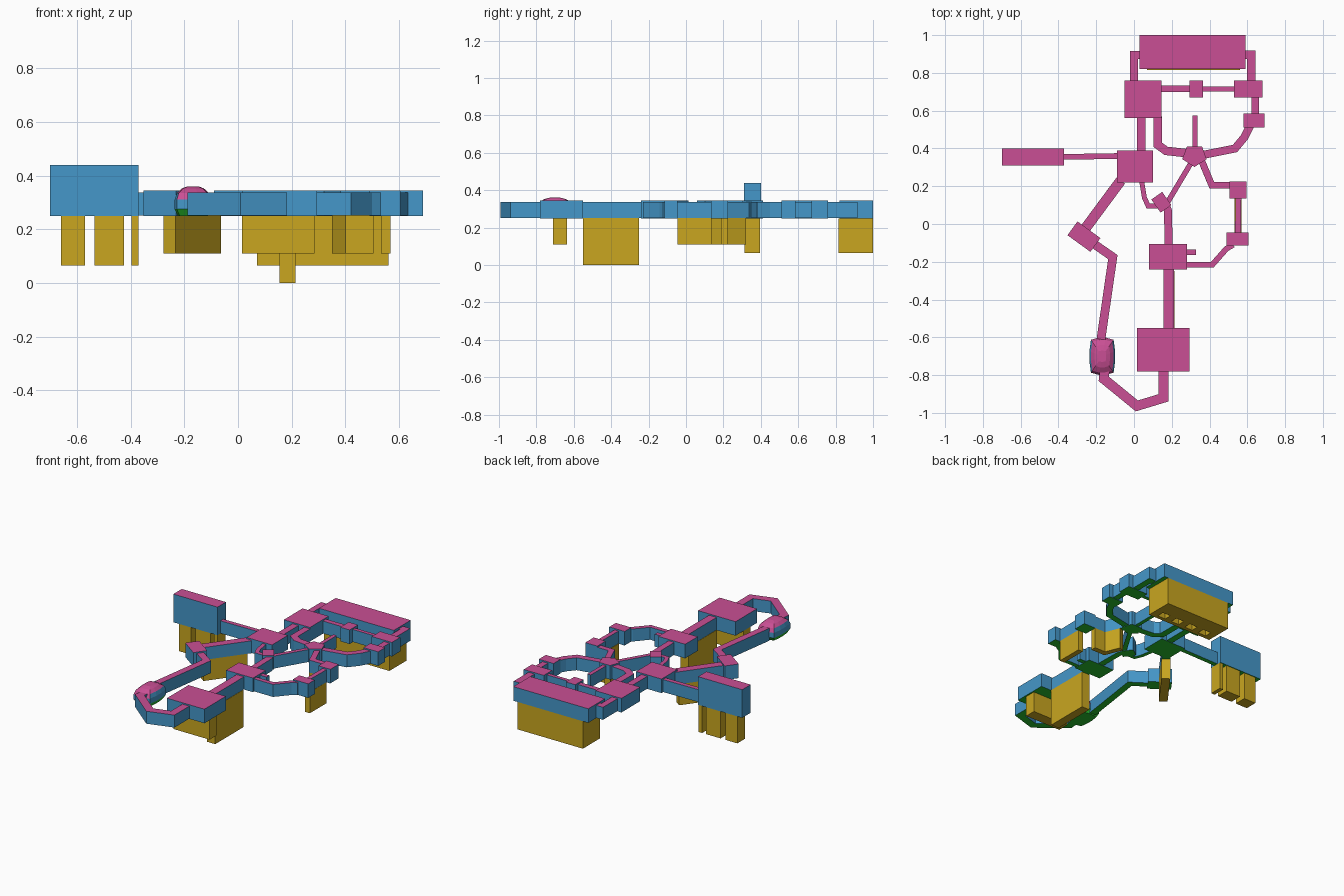
import bpy
import bmesh
from math import cos, sin, pi, radians
from mathutils import Vector

default = bpy.data.objects.get("Cube")
if default:
    bpy.data.objects.remove(default, do_unlink=True)

FLOOR, ROOF, ROOM_ROOF, LOW = 0.252, 0.336, 0.345, 0.11


def linear(channel):
    return (channel / 255) ** 2.2


def material(name, *rgb):
    colour = [linear(c) for c in rgb] + [1]
    mat = bpy.data.materials.new(name)
    mat.use_nodes = True
    mat.diffuse_color = colour
    mat.node_tree.nodes["Principled BSDF"].inputs["Base Color"].default_value = colour
    return mat


SHELL = [material("pink_top", 200, 80, 147),
         material("blue_side", 71, 150, 200),
         material("green_underside", 45, 190, 50)]
MUSTARD = [material("mustard_support", 200, 165, 37)]


def loft(name, rings, mats):
    """Skin a stack of rings, cap both ends and colour faces by direction."""
    bm = bmesh.new()
    loops = [[bm.verts.new(p) for p in ring] for ring in rings]
    count = len(loops[0])
    for low, high in zip(loops, loops[1:]):
        for i in range(count):
            j = (i + 1) % count
            bm.faces.new((low[i], low[j], high[j], high[i]))
    bm.faces.new(loops[0])
    bm.faces.new(loops[-1])
    bmesh.ops.recalc_face_normals(bm, faces=bm.faces)
    bm.normal_update()
    if len(mats) > 1:
        for face in bm.faces:
            up = face.normal.z
            face.material_index = 0 if up > 0.4 else 2 if up < -0.4 else 1
    mesh = bpy.data.meshes.new(name)
    bm.to_mesh(mesh)
    bm.free()
    for mat in mats:
        mesh.materials.append(mat)
    obj = bpy.data.objects.new(name, mesh)
    bpy.context.scene.collection.objects.link(obj)


def prism(name, outline, bottom, top, mats=SHELL):
    loft(name, [[(x, y, z) for x, y in outline] for z in (bottom, top)], mats)


def room(name, x0, x1, y0, y1, bottom=0.25, top=ROOM_ROOF, mats=SHELL):
    prism(name, [(x0, y0), (x1, y0), (x1, y1), (x0, y1)], bottom, top, mats)


def turned_room(name, x, y, wide, deep, angle):
    c, s = cos(radians(angle)), sin(radians(angle))
    corners = [(-wide, -deep), (wide, -deep), (wide, deep), (-wide, deep)]
    prism(name, [(x + (u * c - v * s) / 2, y + (u * s + v * c) / 2) for u, v in corners],
          0.25, ROOM_ROOF)


def passage(name, width, *path, bottom=FLOOR, top=ROOF, mats=SHELL):
    """Sweep a mitred strip of constant width along a plan path."""
    pts = [Vector(p) for p in path]
    sides = [(b - a).normalized() for a, b in zip(pts, pts[1:])]
    sides = [Vector((-d.y, d.x)) for d in sides]
    left, right = [], []
    for i, p in enumerate(pts):
        before, after = sides[max(i - 1, 0)], sides[min(i, len(sides) - 1)]
        mitre = (before + after).normalized()
        offset = mitre * width / 2 / mitre.dot(after)
        left.append(p + offset)
        right.append(p - offset)
    prism(name, left + right[::-1], bottom, top, mats)


def support(name, width, *path, bottom=LOW):
    passage(name, width, *path, bottom=bottom, top=FLOOR, mats=MUSTARD)


# Rooms
room("back_hall", .03, .59, .82, 1)
room("tall_side_hall", -.7, -.37, .31, .4, top=.44)
room("back_room", -.05, .145, .56, .76)
room("hub_room", -.09, .1, .22, .39)
room("small_back_pod", .295, .365, .67, .76)
room("corner_pod", .53, .68, .67, .76)
room("outer_pod", .58, .69, .51, .585)
room("upper_left_pod", .505, .595, .135, .225)
room("lower_left_pod", .49, .605, -.115, -.045)
room("middle_room", .08, .28, -.24, -.105)
room("front_room", .015, .295, -.78, -.55)
turned_room("diamond_pod", .145, .115, .07, .085, 35)
turned_room("angled_room", -.265, -.067, .15, .09, -36)
prism("pentagon_room", [(.32 + .068 * cos(pi * (.3 + .4 * i)),
                         .362 + .06 * sin(pi * (.3 + .4 * i))) for i in range(5)],
      0.25, ROOM_ROOF)

# Passages around the back
passage("back_hall_right_link", .042, (0, .75), (0, .895), (.04, .895))
passage("back_hall_left_link", .045, (.58, .895), (.622, .895), (.622, .75))
passage("back_room_link", .034, (.14, .715), (.3, .715))
passage("corner_pod_link", .025, (.36, .715), (.54, .715))
passage("outer_pod_link", .042, (.642, .68), (.642, .58))
passage("outer_curve", .042, (.615, .52), (.585, .46), (.535, .4), (.36, .365))
passage("hub_back_link", .045, (.038, .57), (.038, .38))
passage("back_room_curve", .045, (.125, .57), (.125, .42), (.17, .387), (.28, .375))
passage("pentagon_spur", .026, (.322, .41), (.322, .575))

# Passages through the middle
passage("left_bend", .036, (.36, .33), (.412, .205), (.51, .205))
passage("left_straight", .03, (.553, .14), (.55, -.05))
passage("left_return", .03, (.525, -.11), (.49, -.13), (.415, -.215), (.27, -.215))
passage("middle_spur", .03, (.27, -.15), (.328, -.15))
passage("pentagon_diagonal", .028, (.3, .32), (.175, .11))
passage("diamond_link", .042, (.165, .11), (.18, .07), (.183, -.11))
passage("hub_diamond_link", .026, (.04, .23), (.055, .14), (.075, .095), (.13, .095))
passage("tall_hall_link", .03, (-.08, .36), (-.38, .355))
passage("hub_diagonal", .055, (-.07, .23), (-.255, -.02))

# Passages at the front
passage("right_bend", .046, (-.22, -.1), (-.112, -.175), (-.175, -.61))
passage("front_bend", .052, (-.155, -.77), (-.16, -.82), (.015, -.963), (.157, -.92), (.157, -.77))
passage("front_straight", .056, (.185, -.23), (.185, -.56))

# Rounded chamber with a low domed roof
levels = [(.25, .82), (.275, 1), (.31, 1), (.335, .88), (.352, .6), (.36, .3)]
rings = []
for z, size in levels:
    ring = []
    for i in range(12):
        c, s = cos(pi * (i + .5) / 6), sin(pi * (i + .5) / 6)
        round_off = size / max(abs(c), abs(s)) ** .6
        ring.append((-.168 + .069 * c * round_off, -.7 + .1 * s * round_off, z))
    rings.append(ring)
loft("domed_chamber", rings, SHELL)

# Supports below the tall side hall
for i, (x0, x1) in enumerate([(-.66, -.57), (-.535, -.425), (-.397, -.37)]):
    room(f"side_hall_leg_{i}", x0, x1, .312, .395, .065, .25, MUSTARD)

# Supports below the back hall, with open slots underneath
room("back_hall_outer_wall", .07, .56, .89, 1, .065, .25, MUSTARD)
room("back_hall_inner_wall", .07, .56, .815, .84, .065, .25, MUSTARD)
for i in range(5):
    x = .07 + i * .11
    room(f"back_hall_rib_{i}", x, x + .05, .84, .89, .065, .25, MUSTARD)

# Supports below the passages
support("front_straight_support", .06, (.185, -.25), (.185, -.55), bottom=0)
room("front_room_support", .015, .285, -.71, -.635, LOW, .25, MUSTARD)
support("hub_diagonal_support", .055, (-.085, .21), (-.255, -.02))
support("left_bend_support", .036, (.366, .315), (.412, .205), (.505, .205))
support("left_straight_support", .036, (.55, .135), (.55, -.045))
